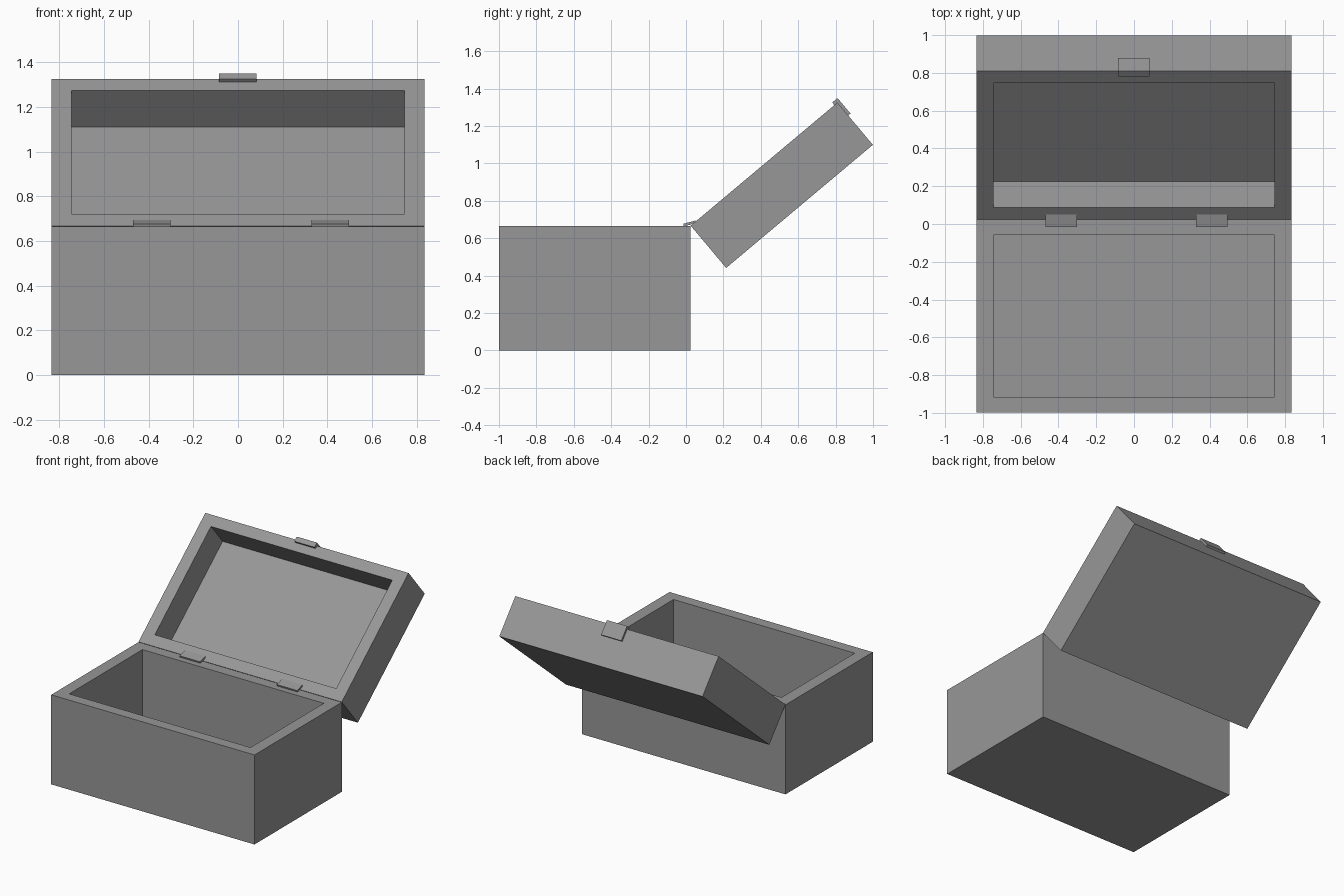
import bpy, bmesh, math
from mathutils import Matrix, Vector

if "Cube" in bpy.data.objects:
    bpy.data.objects.remove(bpy.data.objects["Cube"])

HALF_W, DEPTH, WALL_X, WALL_Y = 0.835, 1.024, 0.09, 0.082
HINGE = Vector((0, 0.025, 0.667))
# lid frame: local y runs from the hinge to the free edge, local z out of the opening
LID = Matrix.Translation(HINGE) @ Matrix.Rotation(math.radians(40), 4, 'X')

# dark grey for every part
GREY = bpy.data.materials.new("dark_grey")
GREY.diffuse_color = (0.31, 0.31, 0.31, 1)
GREY.use_nodes = True
GREY.node_tree.nodes["Principled BSDF"].inputs["Base Color"].default_value = GREY.diffuse_color


def finish(bm, name, matrix):
    mesh = bpy.data.meshes.new(name)
    bmesh.ops.recalc_face_normals(bm, faces=bm.faces)
    bm.to_mesh(mesh)
    bm.free()
    mesh.materials.append(GREY)
    obj = bpy.data.objects.new(name, mesh)
    obj.matrix_world = matrix
    bpy.context.collection.objects.link(obj)
    return obj


def block(lo, hi):
    lo, hi = Vector(lo), Vector(hi)
    bm = bmesh.new()
    m = Matrix.Translation((lo + hi) / 2) @ Matrix.Diagonal((hi - lo).to_4d())
    m[3][3] = 1
    bmesh.ops.create_cube(bm, size=1, matrix=m)
    return bm


def tray(name, lo, hi, floor, matrix):
    """Box with a walled cavity open at local +z."""
    bm = block(lo, hi)
    bm.normal_update()
    top = max(bm.faces, key=lambda f: f.calc_center_median().z)
    bmesh.ops.inset_individual(bm, faces=[top], thickness=0.05)
    mid = (lo[1] + hi[1]) / 2
    for v in top.verts:
        v.co.x = math.copysign(HALF_W - WALL_X, v.co.x)
        v.co.y = lo[1] + WALL_Y if v.co.y < mid else hi[1] - WALL_Y
    res = bmesh.ops.extrude_discrete_faces(bm, faces=[top])
    for v in res['faces'][0].verts:
        v.co.z = lo[2] + floor
    return finish(bm, name, matrix)


# chest body and opened lid
tray("chest_body", (-HALF_W, 0.025 - DEPTH, 0), (HALF_W, 0.025, 0.665), 0.082, Matrix())
tray("lid", (-HALF_W, 0, -0.295), (HALF_W, DEPTH, 0), 0.082, LID)

# two small tilted hinge plates
for name, x in (("hinge_left", -0.385), ("hinge_right", 0.412)):
    place = Matrix.Translation((x, -0.015, 0.677)) @ Matrix.Rotation(math.radians(15), 4, 'X')
    finish(block((-0.084, 0, -0.014), (0.084, 0.067, 0)), name, place)

# latch on the free edge of the lid
finish(block((-0.084, 1.003, -0.09), (0.082, 1.04, 0.018)), "latch", LID)
